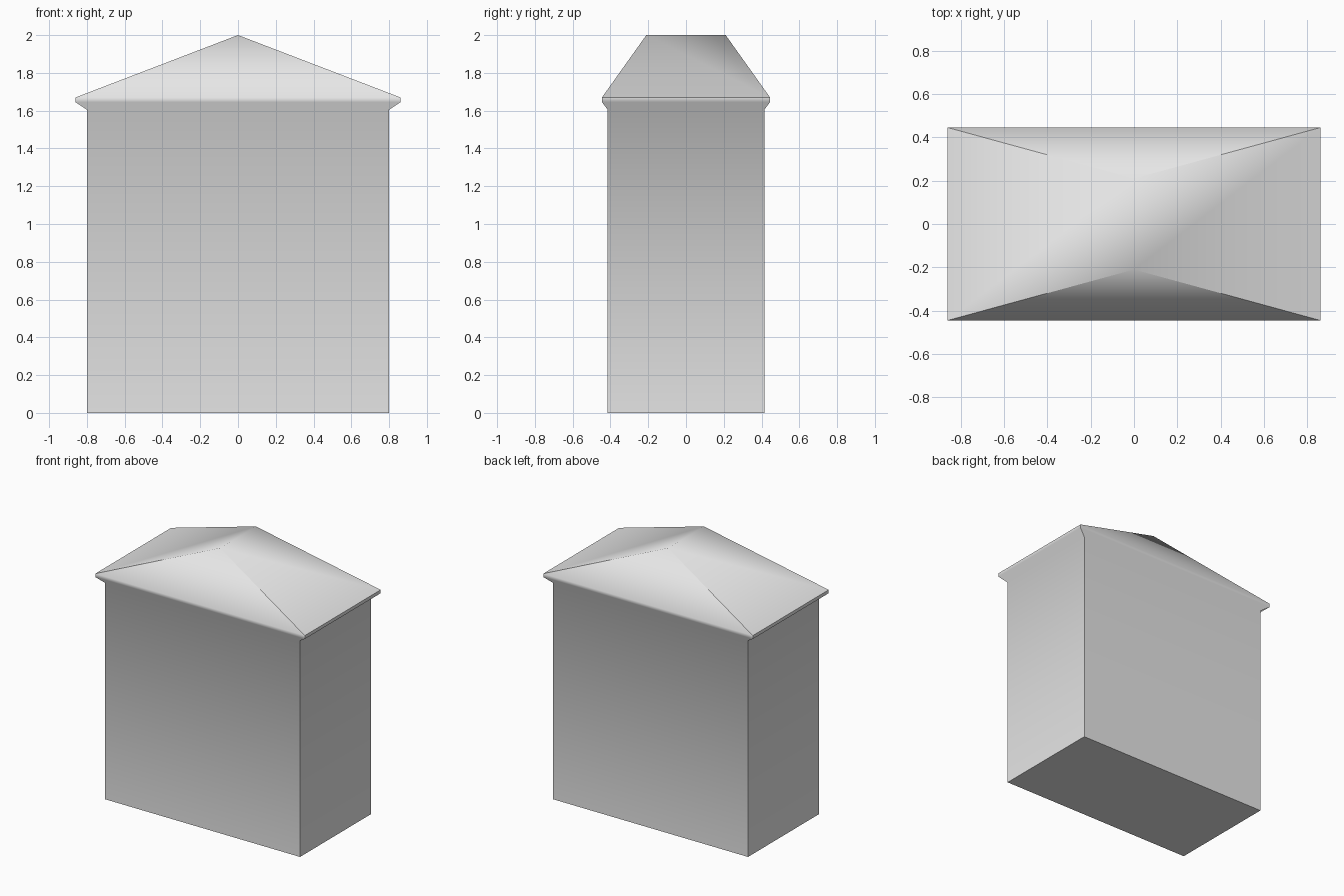
import bpy
import math
from mathutils import Vector

cube = bpy.data.objects.get("Cube")
if cube:
    bpy.data.objects.remove(cube, do_unlink=True)

# Plain grey, used everywhere
grey = bpy.data.materials.new("plain_grey")
grey.use_nodes = True
colour = (0.8, 0.8, 0.8, 1)
grey.diffuse_color = colour
grey.node_tree.nodes["Principled BSDF"].inputs["Base Color"].default_value = colour

# Stacked rectangles: half width, half depth, height
rings = [(0.8, 0.415, 0), (0.8, 0.415, 1.605), (0.86, 0.445, 1.645), (0.86, 0.445, 1.67)]
RIDGE = 0.21

verts, faces = [], []
for w, d, z in rings:
    verts += [(-w, -d, z), (w, -d, z), (w, d, z), (-w, d, z)]

# Floor, walls, sloping soffit and fascia
faces.append((3, 2, 1, 0))
for level in range(len(rings) - 1):
    a = level * 4
    for i in range(4):
        j = (i + 1) % 4
        faces.append((a + i, a + j, a + 4 + j, a + 4 + i))

# Hipped roof with a short ridge running front to back
eave = len(verts) - 4
front_left, front_right, back_right, back_left = range(eave, eave + 4)
front_peak, back_peak = len(verts), len(verts) + 1
verts += [(0, -RIDGE, 2), (0, RIDGE, 2)]
faces += [
    (front_left, front_right, front_peak),
    (back_right, back_left, back_peak),
    (front_right, back_right, front_peak),
    (back_right, back_peak, front_peak),
    (back_left, front_left, back_peak),
    (front_left, front_peak, back_peak),
]

mesh = bpy.data.meshes.new("building_with_hipped_roof")
mesh.from_pydata(verts, [], faces)
mesh.materials.append(grey)
mesh.update()
building = bpy.data.objects.new("building_with_hipped_roof", mesh)
bpy.context.collection.objects.link(building)


def side(poly):
    """Which side of the building a face belongs to."""
    n = poly.normal
    if n.z < -0.9:
        return "floor"
    return ("x", n.x > 0) if abs(n.x) > 1e-4 else ("y", n.y > 0)


# Soft shading within each side, crisp corners, softened roof peaks
mesh.polygons.foreach_set("use_smooth", [True] * len(mesh.polygons))
limit = math.radians(60)
normals = []
for poly in mesh.polygons:
    for v in poly.vertices:
        if v >= front_peak:
            normals.append(mesh.vertices[v].normal.copy())
            continue
        total = Vector()
        for other in mesh.polygons:
            if v in other.vertices and side(other) == side(poly):
                if other.normal.angle(poly.normal) < limit:
                    total += other.normal
        normals.append(total.normalized())
mesh.normals_split_custom_set(normals)
